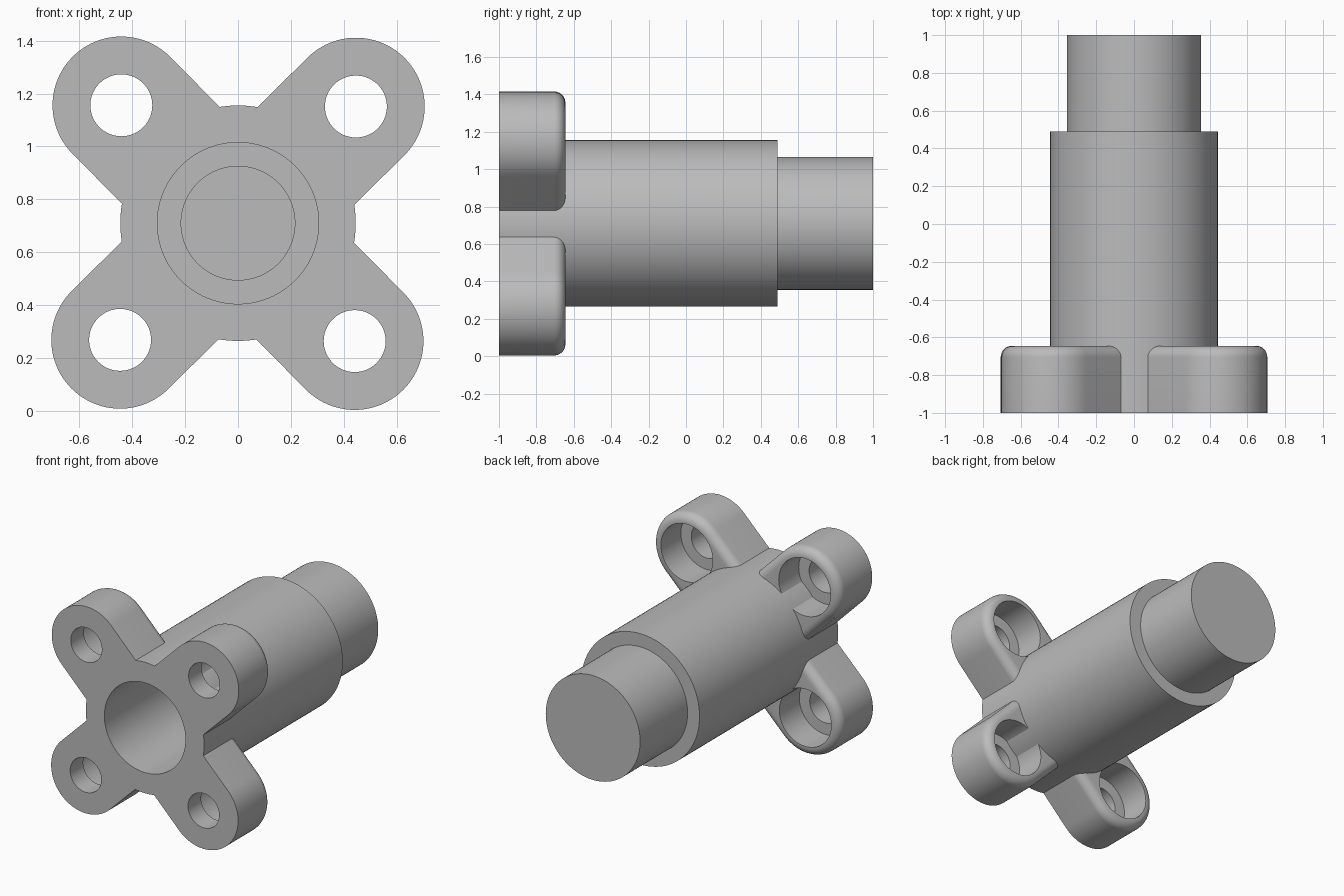
import bpy, bmesh
from math import sin, cos, pi, radians

if "Cube" in bpy.data.objects:
    bpy.data.objects.remove(bpy.data.objects["Cube"], do_unlink=True)

AXIS_Z = 0.71       # height of the shaft axis
SEGS = 96
LUG_DIST = 0.627    # shaft axis to bolt hole
LUG_R = 0.26
LUG_BACK = -0.645
FILLET = 0.06

grey = bpy.data.materials.new("plain_grey")
grey.use_nodes = True
grey.diffuse_color = (0.5, 0.5, 0.5, 1)
grey.node_tree.nodes["Principled BSDF"].inputs["Base Color"].default_value = (0.5, 0.5, 0.5, 1)


def circle(r):
    return lambda t: r


def slot(w, reach=0.315):
    """Round outer end, straight flanks running inward to the shaft wall."""
    def dist(t):
        if cos(t) >= -1e-6:
            return w
        return min(w / max(abs(sin(t)), 1e-6), reach / abs(cos(t)))
    return dist


def loft(name, sections, centre=0.0, turn=0.0, ring_closed=False):
    """Skin sections (y, outline) around an axis parallel to y."""
    bm = bmesh.new()
    rings = []
    for y, outline in sections:
        ring = []
        for i in range(SEGS):
            t = 2 * pi * i / SEGS
            u = centre + outline(t) * cos(t)
            v = outline(t) * sin(t)
            ring.append(bm.verts.new((u * cos(turn) - v * sin(turn), y,
                                      AXIS_Z + u * sin(turn) + v * cos(turn))))
        rings.append(ring)
    pairs = list(zip(rings, rings[1:]))
    if ring_closed:
        pairs.append((rings[-1], rings[0]))
    else:
        bm.faces.new(rings[0])
        bm.faces.new(rings[-1])
    for a, b in pairs:
        for i in range(SEGS):
            j = (i + 1) % SEGS
            bm.faces.new((a[i], a[j], b[j], b[i]))
    bmesh.ops.recalc_face_normals(bm, faces=bm.faces)
    mesh = bpy.data.meshes.new(name)
    bm.to_mesh(mesh)
    bm.free()
    mesh.materials.append(grey)
    mesh.shade_smooth()
    mesh.set_sharp_from_angle(angle=radians(30))
    obj = bpy.data.objects.new(name, mesh)
    bpy.context.collection.objects.link(obj)
    return obj


# Stepped hollow shaft: blind bore first, then the outer wall
shaft = [(0.86, 0.215), (0.35, 0.215), (0.35, 0.305), (-1, 0.305),
         (-1, 0.445), (0.49, 0.445), (0.49, 0.355), (1, 0.355)]
loft("stepped_shaft", [(y, circle(r)) for y, r in shaft])

# Mounting lug: flank, rounded back edge, counterbore and bolt hole
lug = [(-1, slot(LUG_R))]
for k in range(9):
    a = pi / 2 * k / 8
    lug.append((LUG_BACK - FILLET + FILLET * sin(a),
                slot(LUG_R - FILLET + FILLET * cos(a))))
lug += [(LUG_BACK, circle(0.195)), (-0.86, circle(0.195)),
        (-0.86, circle(0.117)), (-1, circle(0.117))]

names = ("upper_left_lug", "upper_right_lug", "lower_right_lug", "lower_left_lug")
for k, name in enumerate(names):
    loft(name, lug, LUG_DIST, radians(44.7 + 90 * k), ring_closed=True)
